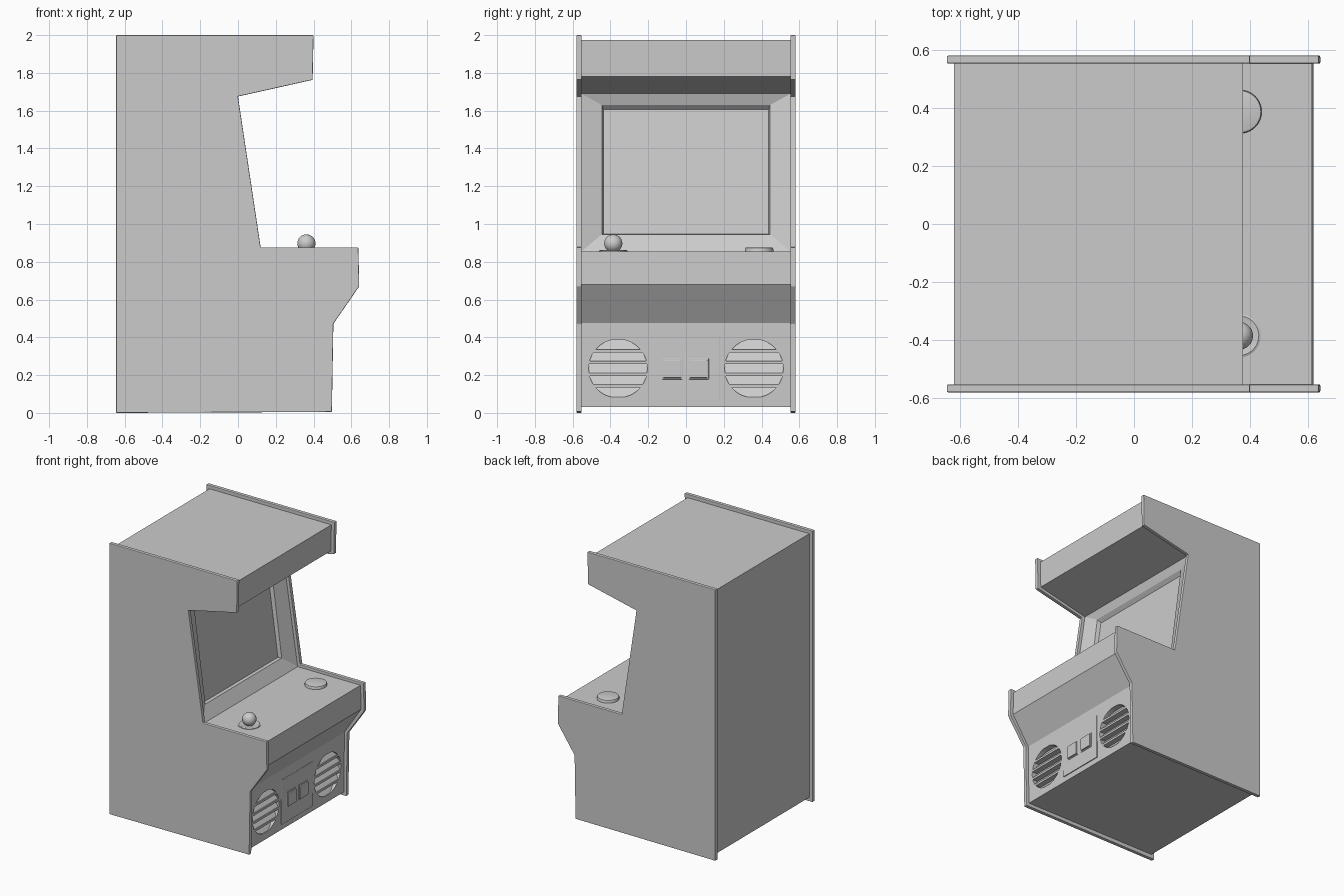
import bpy, bmesh, math
from mathutils import Matrix

if "Cube" in bpy.data.objects:
    bpy.data.objects.remove(bpy.data.objects["Cube"])


def make_object(name, bm):
    bmesh.ops.remove_doubles(bm, verts=bm.verts, dist=1e-5)
    bmesh.ops.recalc_face_normals(bm, faces=bm.faces)
    me = bpy.data.meshes.new(name)
    bm.to_mesh(me)
    bm.free()
    ob = bpy.data.objects.new(name, me)
    bpy.context.collection.objects.link(ob)
    return ob


def bevel(ob, width, segments=2):
    m = ob.modifiers.new("bevel", 'BEVEL')
    m.width, m.segments, m.limit_method = width, segments, 'ANGLE'


def smooth(ob):
    bpy.ops.object.select_all(action='DESELECT')
    ob.select_set(True)
    bpy.context.view_layer.objects.active = ob
    bpy.ops.object.shade_smooth_by_angle(angle=math.radians(35))


def prism(bm, profile, y0, y1, skip=None):
    """Extrude an xz profile along y, optionally leaving one side open."""
    a = [bm.verts.new((x, y0, z)) for x, z in profile]
    b = [bm.verts.new((x, y1, z)) for x, z in profile]
    bm.faces.new(a)
    bm.faces.new(b)
    n = len(profile)
    for i in range(n):
        if i != skip:
            j = (i + 1) % n
            bm.faces.new((a[i], a[j], b[j], b[i]))


def box(name, x0, x1, y0, y1, z0, z1, width):
    bm = bmesh.new()
    prism(bm, [(x0, z0), (x1, z0), (x1, z1), (x0, z1)], y0, y1)
    ob = make_object(name, bm)
    bevel(ob, width)
    return ob


def lathe(name, profile, loc, steps=40):
    """Spin an (r, z) profile around a vertical axis."""
    bm = bmesh.new()
    vs = [bm.verts.new((r, 0, z)) for r, z in profile]
    es = [bm.edges.new(p) for p in zip(vs, vs[1:])]
    bmesh.ops.spin(bm, geom=vs + es, cent=(0, 0, 0), axis=(0, 0, 1),
                   angle=2 * math.pi, steps=steps)
    ob = make_object(name, bm)
    ob.location = loc
    smooth(ob)
    return ob


# Side panels
SIDE = [(-.645, 0), (-.645, 2), (.4, 2), (.395, 1.763), (0, 1.675),
        (.12, .876), (.637, .876), (.642, .67), (.505, .472), (.497, .005)]
for name, y0, y1 in (("left_side_panel", -.58, -.553), ("right_side_panel", .553, .58)):
    bm = bmesh.new()
    prism(bm, SIDE, y0, y1)
    bevel(make_object(name, bm), .004)

# Cabinet body, with the screen side replaced by a stepped bezel
W = .554
BODY = [(-.62, .03), (-.62, 1.975), (.375, 1.975), (.37, 1.78), (-.025, 1.69),
        (.1, .855), (.613, .855), (.618, .68), (.482, .475), (.476, .03)]
bm = bmesh.new()
prism(bm, BODY, -W, W, skip=4)
rings = []
for y, (xb, zb), (xt, zt) in ((W, BODY[5], BODY[4]),
                              (.445, (.045, .945), (-.045, 1.63)),
                              (.437, (.02, .947), (-.07, 1.605))):
    rings.append([bm.verts.new(c) for c in
                  ((xb, -y, zb), (xb, y, zb), (xt, y, zt), (xt, -y, zt))])
for r, s in zip(rings, rings[1:]):
    for i in range(4):
        j = (i + 1) % 4
        bm.faces.new((r[i], r[j], s[j], s[i]))
bm.faces.new(rings[-1])
body = make_object("cabinet_body", bm)

# Speaker louvre cutters: strips of a circle, sloping deeper towards the top
R, CZ, N = .155, .235, 5
pitch = 2 * R / N
bm = bmesh.new()
for cy in (-.36, .36):
    for k in range(N):
        z0 = -R + k * pitch + (.008 if k else .003)
        z1 = -R + (k + 1) * pitch - (.008 if k < N - 1 else .003)
        zs = [z0 + (z1 - z0) * i / 8 for i in range(9)]
        half = [(math.sqrt(R * R - z * z), z) for z in zs]
        loop = half + [(-h, z) for h, z in reversed(half)]
        front = [bm.verts.new((.5, cy + h, CZ + z)) for h, z in loop]
        back = [bm.verts.new((.472 - .035 * (z - z0) / (z1 - z0), cy + h, CZ + z))
                for h, z in loop]
        bm.faces.new(front)
        bm.faces.new(back)
        n = len(loop)
        for i in range(n):
            j = (i + 1) % n
            bm.faces.new((front[i], front[j], back[j], back[i]))
cutter = make_object("speaker_cutter", bm)
cutter.hide_render = True
cutter.hide_set(True)
cut = body.modifiers.new("speaker_slots", 'BOOLEAN')
cut.object, cut.operation, cut.solver = cutter, 'DIFFERENCE', 'EXACT'

# Coin door and its two coin buttons
box("coin_door", .46, .483, -.18, .178, .07, .4, .002)
for name, y0 in (("left_coin_button", -.127), ("right_coin_button", .013)):
    box(name + "_frame", .47, .487, y0, y0 + .108, .178, .288, .002)
    box(name, .47, .496, y0 + .007, y0 + .101, .185, .281, .004)

# Push button on the control deck
lathe("push_button", [(0, .845), (.075, .845), (.075, .868), (.072, .874),
                      (.066, .876), (0, .876)], (.365, .387, 0))

# Joystick: base ring, shaft and ball
JX, JY = .362, -.385
lathe("joystick_base", [(0, .85), (.075, .85), (.075, .859), (.068, .862),
                        (.045, .857), (0, .857)], (JX, JY, 0))
lathe("joystick_shaft", [(0, .85), (.018, .85), (.018, .89), (0, .89)], (JX, JY, 0), 20)
bm = bmesh.new()
bmesh.ops.create_uvsphere(bm, u_segments=32, v_segments=16, radius=.048,
                          matrix=Matrix.Translation((JX, JY, .897)))
smooth(make_object("joystick_ball", bm))
